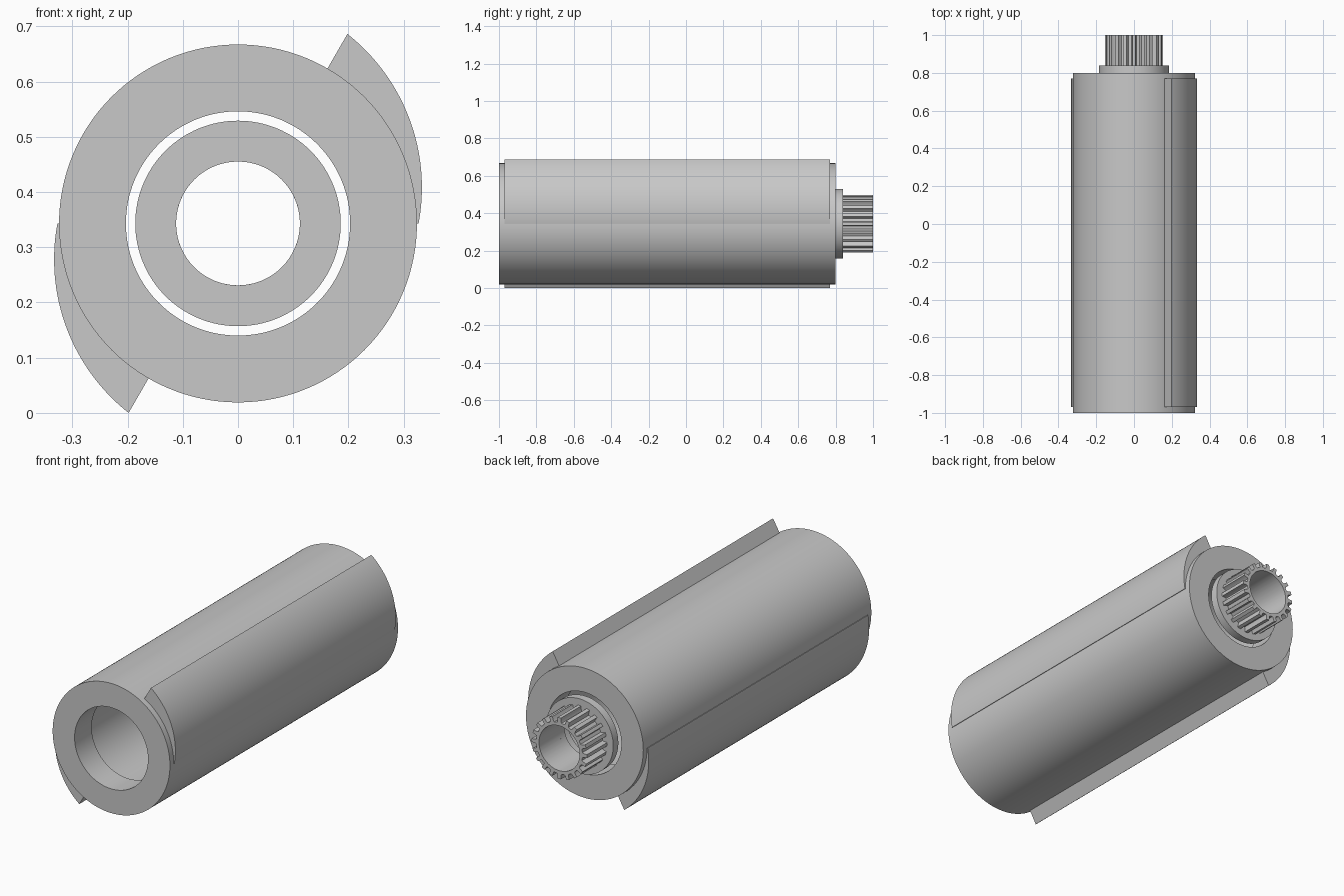
import bpy, bmesh
from math import cos, sin, pi, radians, sqrt, atan2

cube = bpy.data.objects.get("Cube")
if cube:
    bpy.data.objects.remove(cube, do_unlink=True)

AXIS_Z = 0.343      # height of the roller axis
DRUM_R = 0.324
BORE_R = 0.112
SEGMENTS = 128

steel = bpy.data.materials.new("plain grey")
steel.use_nodes = True
grey = (0.58, 0.58, 0.58, 1)
steel.diffuse_color = grey
steel.node_tree.nodes["Principled BSDF"].inputs["Base Color"].default_value = grey


def finish(bm, name):
    bmesh.ops.recalc_face_normals(bm, faces=bm.faces)
    mesh = bpy.data.meshes.new(name)
    bm.to_mesh(mesh)
    bm.free()
    mesh.materials.append(steel)
    obj = bpy.data.objects.new(name, mesh)
    obj.location.z = AXIS_Z
    bpy.context.collection.objects.link(obj)
    bpy.ops.object.select_all(action="DESELECT")
    obj.select_set(True)
    bpy.context.view_layer.objects.active = obj
    bpy.ops.object.shade_smooth_by_angle(angle=radians(25))
    return obj


def lathe(name, profile):
    """Revolve a closed (radius, y) profile around the roller axis."""
    bm = bmesh.new()
    rings = []
    for i in range(SEGMENTS):
        a = 2 * pi * i / SEGMENTS
        rings.append([bm.verts.new((r * cos(a), y, r * sin(a))) for r, y in profile])
    n = len(profile)
    for i in range(SEGMENTS):
        p, q = rings[i], rings[(i + 1) % SEGMENTS]
        for j in range(n):
            k = (j + 1) % n
            bm.faces.new((p[j], p[k], q[k], q[j]))
    return finish(bm, name)


def prism(name, outer, inner, y0, y1, closed):
    """Solid between two paired (x, z) rails, extended along y."""
    bm = bmesh.new()
    cols = []
    for (ox, oz), (ix, iz) in zip(outer, inner):
        cols.append([bm.verts.new(v) for v in
                     ((ox, y0, oz), (ox, y1, oz), (ix, y1, iz), (ix, y0, iz))])
    pairs = list(zip(cols, cols[1:]))
    if closed:
        pairs.append((cols[-1], cols[0]))
    else:
        bm.faces.new(cols[0])
        bm.faces.new(cols[-1])
    for p, q in pairs:
        for j in range(4):
            k = (j + 1) % 4
            bm.faces.new((p[j], p[k], q[k], q[j]))
    return finish(bm, name)


def polar(r, a):
    return (r * cos(a), r * sin(a))


# Hollow drum with a thicker lip at each end
LIP_R, CAVITY_R, LIP = 0.203, 0.24, 0.135
lathe("drum", [(DRUM_R, -1), (DRUM_R, 0.8), (LIP_R, 0.8), (LIP_R, 0.8 - LIP),
               (CAVITY_R, 0.8 - LIP), (CAVITY_R, -1 + LIP), (LIP_R, -1 + LIP), (LIP_R, -1)])

# Two curved blades, half a turn apart
CX, CZ, BLADE_R = -0.021, 0.065, 0.354
start, end = atan2(0.278, 0.219), atan2(-CZ, 0.348)
STEPS = 32
for name, side in (("upper_blade", 1), ("lower_blade", -1)):
    outer, inner = [], []
    for i in range(STEPS + 1):
        t = i / STEPS
        a = start + (end - start) * t
        outer.append((side * (CX + BLADE_R * cos(a)), side * (CZ + BLADE_R * sin(a))))
        x, z = polar(DRUM_R - 0.001, radians(60) * (1 - t))
        inner.append((side * x, side * z))
    prism(name, outer, inner, -0.97, 0.77, False)

# Shaft collar
lathe("shaft_collar", [(0.186, 0.8), (0.186, 0.84), (BORE_R, 0.84), (BORE_R, 0.8)])

# Splined shaft end: narrow teeth with rounded grooves
TEETH, TIP_R, ROOT_R = 20, 0.153, 0.128
outer, inner = [], []
pitch = 2 * pi / TEETH
tooth_shape = [(-0.18, TIP_R), (0, TIP_R), (0.18, TIP_R), (0.22, ROOT_R + 0.006),
               (0.3, ROOT_R), (0.5, ROOT_R), (0.7, ROOT_R), (0.78, ROOT_R + 0.006)]
for i in range(TEETH):
    for f, r in tooth_shape:
        a = (i + f) * pitch
        outer.append(polar(r, a))
        inner.append(polar(BORE_R, a))
prism("splined_shaft", outer, inner, 0.84, 1, True)
